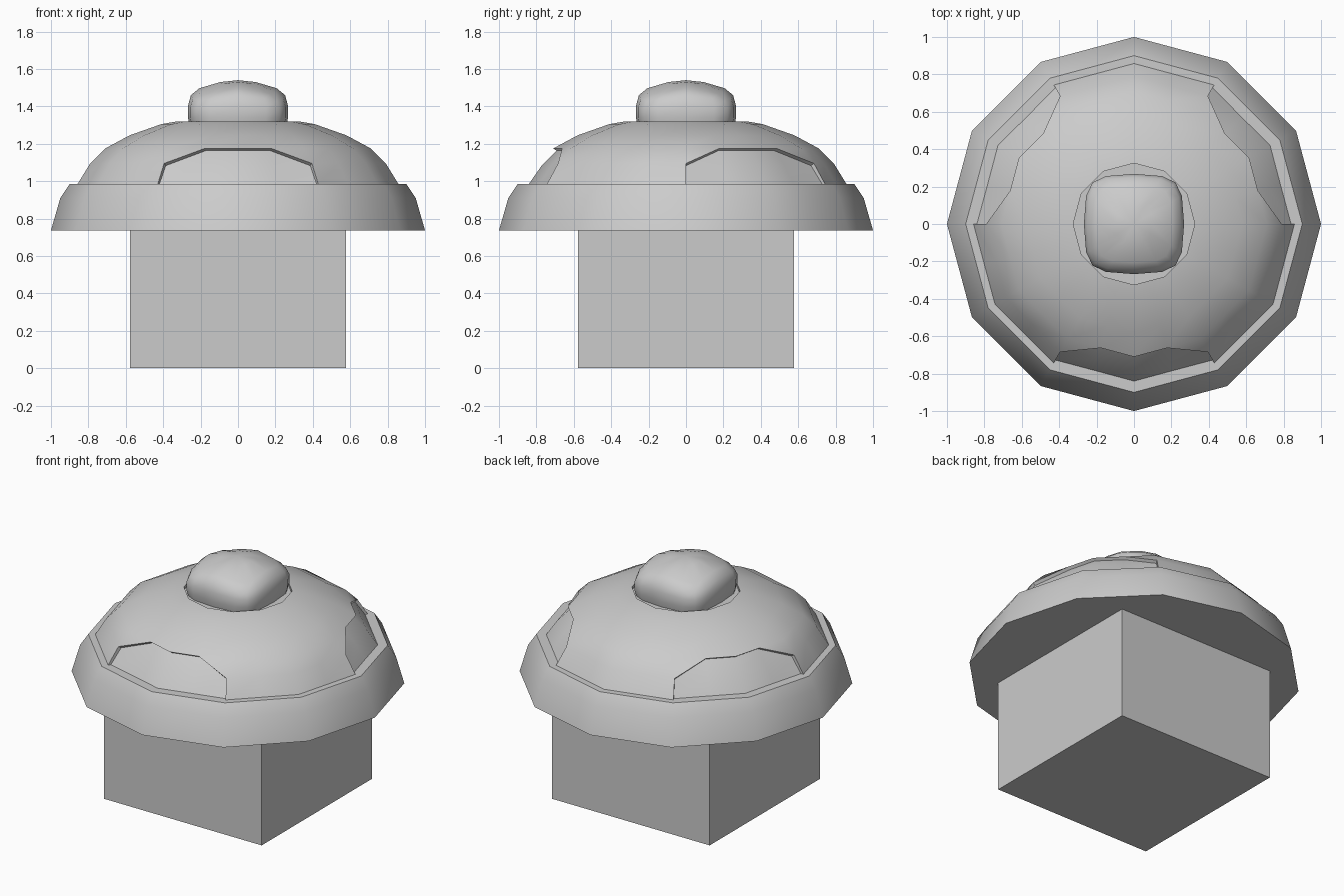
import bpy, bmesh
from math import sin, cos, pi, radians

if "Cube" in bpy.data.objects:
    bpy.data.objects.remove(bpy.data.objects["Cube"])

def finish(bm, name, angle):
    bmesh.ops.recalc_face_normals(bm, faces=bm.faces)
    me = bpy.data.meshes.new(name)
    bm.to_mesh(me)
    bm.free()
    ob = bpy.data.objects.new(name, me)
    bpy.context.collection.objects.link(ob)
    bpy.ops.object.select_all(action='DESELECT')
    ob.select_set(True)
    bpy.context.view_layer.objects.active = ob
    if angle:
        bpy.ops.object.shade_smooth_by_angle(angle=radians(angle))
    return ob

# Square stem
bm = bmesh.new()
bmesh.ops.create_cube(bm, size=1)
for v in bm.verts:
    v.co.x *= 1.154
    v.co.y *= 1.154
    v.co.z = (v.co.z + 0.5) * 0.74
finish(bm, "stem", 0)

# Twelve-sided cap: every side has a midpoint so the spots can use it
profile = [(1.0, .737), (.95, .91), (.90, .985), (.858, .985), (.79, 1.095),
           (.71, 1.175), (.58, 1.245), (.41, 1.305), (.325, 1.32), (.325, 1.30)]
N = 24
bm = bmesh.new()
rings = []
for r, z in profile:
    ring = []
    for i in range(N):
        a = i * 2 * pi / N
        rr = r * (cos(pi / 12) if i % 2 else 1)
        ring.append(bm.verts.new((rr * cos(a), rr * sin(a), z)))
    rings.append(ring)
bm.faces.new(rings[0])
bm.faces.new(rings[-1])
spots = []
for k in range(len(rings) - 1):
    for i in range(N):
        lo, hi, j = rings[k], rings[k + 1], (i + 1) % N
        # column 0..3 inside the three spots centred at 30, 150 and 270 degrees
        col = i % 8 if i % 8 < 4 else None
        if k == 4 and col in (0, 3):
            if col == 0:
                spots.append(bm.faces.new((lo[i], lo[j], hi[j])))
                bm.faces.new((lo[i], hi[j], hi[i]))
            else:
                spots.append(bm.faces.new((lo[i], lo[j], hi[i])))
                bm.faces.new((lo[j], hi[j], hi[i]))
        else:
            f = bm.faces.new((lo[i], lo[j], hi[j], hi[i]))
            if k in (3, 4) and col is not None:
                spots.append(f)
bmesh.ops.recalc_face_normals(bm, faces=bm.faces)

# Sink the spots slightly into the cap
new = bmesh.ops.extrude_face_region(bm, geom=spots)["geom"]
bmesh.ops.delete(bm, geom=[f for f in spots if f.is_valid], context='FACES')
for v in new:
    if isinstance(v, bmesh.types.BMVert):
        r = v.co.xy.length
        v.co.x *= (r - .018) / r
        v.co.y *= (r - .018) / r
        if v.co.z > 1.0:
            v.co.z -= .012
finish(bm, "cap", 35)

# Rounded square knob on top
plan = [(.268, 0), (.256, .15), (.222, .222), (.15, .256)]
plan16 = []
for q in range(4):
    c, s = round(cos(q * pi / 2)), round(sin(q * pi / 2))
    plan16 += [(x * c - y * s, x * s + y * c) for x, y in plan]
levels = [(.96, 1.295, 0), (1.0, 1.34, 0), (1.0, 1.40, .01), (.94, 1.46, .03),
          (.77, 1.497, .03), (.35, 1.53, .01)]
bm = bmesh.new()
prev = None
for s, z, drop in levels:
    ring = [bm.verts.new((x * s, y * s, z - drop * (4 * x * y / .197) ** 2))
            for x, y in plan16]
    if prev:
        for i in range(16):
            j = (i + 1) % 16
            bm.faces.new((prev[i], prev[j], ring[j], ring[i]))
    else:
        bm.faces.new(ring)
    prev = ring
tip = bm.verts.new((0, 0, 1.54))
for i in range(16):
    bm.faces.new((prev[i], prev[(i + 1) % 16], tip))
finish(bm, "top_knob", 50)
